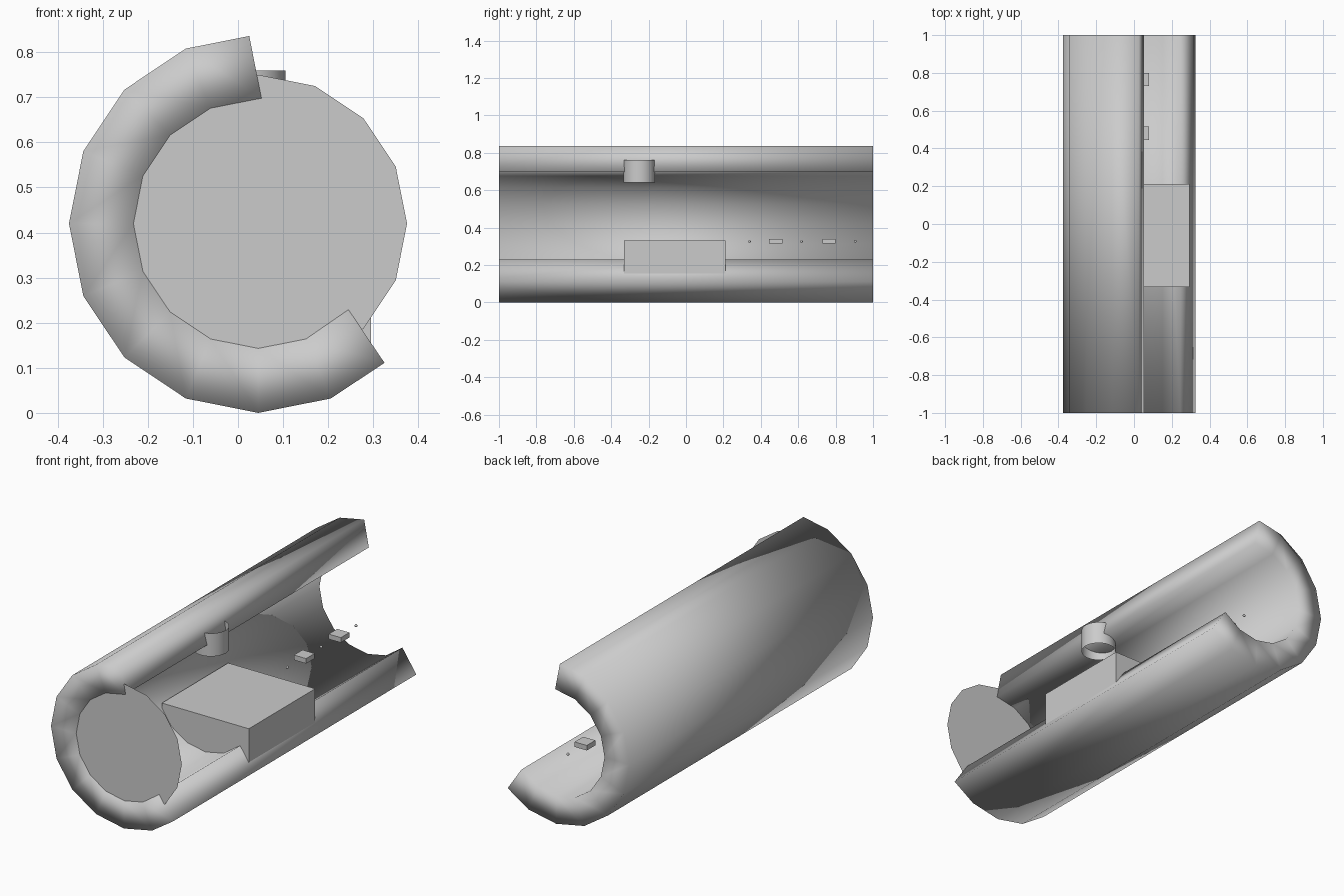
import bpy, bmesh, math
from mathutils import Matrix

if "Cube" in bpy.data.objects:
    bpy.data.objects.remove(bpy.data.objects["Cube"])

CX, CZ = 0.045, 0.42   # axis of the round shell


def add_object(name, bm, smooth=False):
    bmesh.ops.recalc_face_normals(bm, faces=bm.faces)
    for f in bm.faces:
        f.smooth = smooth
    mesh = bpy.data.meshes.new(name)
    bm.to_mesh(mesh)
    bm.free()
    obj = bpy.data.objects.new(name, mesh)
    bpy.context.collection.objects.link(obj)
    return obj


def arc(radius, first, last):
    # points on a 16-sided circle around the shell axis
    step = math.tau / 16
    return [(CX + radius * math.cos(i * step), CZ + radius * math.sin(i * step))
            for i in range(first, last + 1)]


def box(name, centre, size):
    bm = bmesh.new()
    bmesh.ops.create_cube(bm, size=1, matrix=Matrix.Translation(centre) @ Matrix.Diagonal((*size, 1)))
    return add_object(name, bm)


# Open C-shaped shell: outer and inner walls joined by quads
outer = [(0.025, 0.836)] + arc(0.42, 5, 13) + [(0.325, 0.111)]
inner = [(0.052, 0.698)] + arc(0.277, 5, 13) + [(0.245, 0.229)]
bm = bmesh.new()
rows = [[bm.verts.new((x, y, z)) for x, z in prof]
        for prof, y in ((outer, -1), (outer, 1), (inner, 1), (inner, -1))]
for a, b in zip(rows, rows[1:] + rows[:1]):
    for i in range(len(a) - 1):
        bm.faces.new((a[i], a[i + 1], b[i + 1], b[i]))
for i in (0, -1):
    bm.faces.new([row[i] for row in rows])
add_object("shell", bm, smooth=True)

# Flat disc closing the front end
bm = bmesh.new()
bm.faces.new([bm.verts.new((x, -0.997, z)) for x, z in arc(0.33, 0, 15)])
add_object("front_disc", bm)

# Open vertical tube under the upper lip
bm = bmesh.new()
bmesh.ops.create_cone(bm, cap_ends=False, segments=24, radius1=0.085, radius2=0.085,
                      depth=0.12, matrix=Matrix.Translation((0.02, -0.25, 0.70)))
add_object("upper_tube", bm, smooth=True)

# Large block and small blocks on the centre line
box("main_block", (CX, -0.06, 0.23), (0.5, 0.545, 0.2))
for n, y in enumerate((0.48, 0.765)):
    box(f"small_block_{n + 1}", (CX, y, 0.327), (0.07, 0.07, 0.026))

# Tiny beads between the small blocks
for n, y in enumerate((0.34, 0.618, 0.905)):
    bm = bmesh.new()
    bmesh.ops.create_uvsphere(bm, u_segments=12, v_segments=8, radius=0.007,
                              matrix=Matrix.Translation((CX, y, 0.326)))
    add_object(f"bead_{n + 1}", bm, smooth=True)
